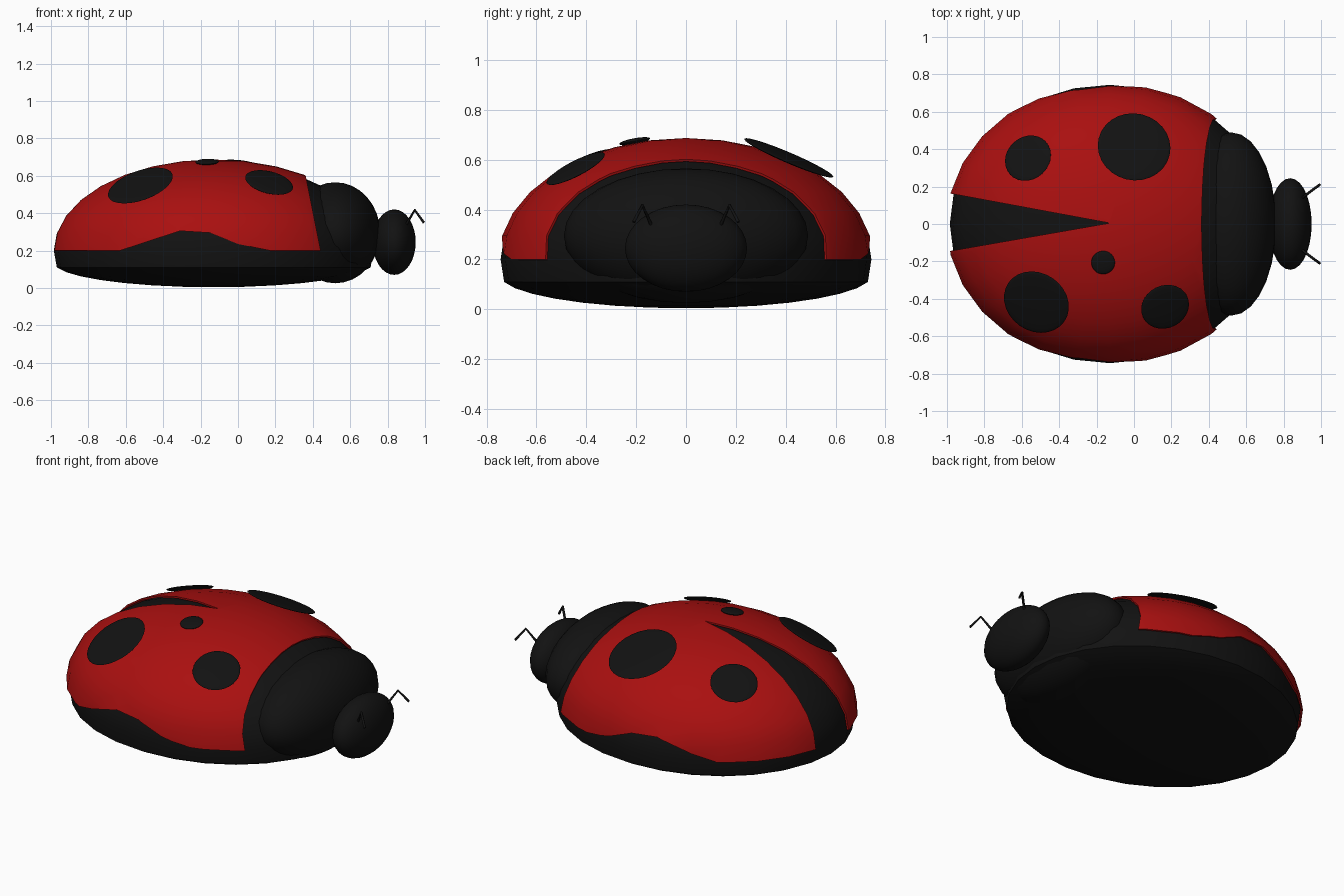
import bpy, bmesh
from mathutils import Vector

if "Cube" in bpy.data.objects:
    bpy.data.objects.remove(bpy.data.objects["Cube"])


def make_material(name, color):
    mat = bpy.data.materials.new(name)
    mat.use_nodes = True
    mat.diffuse_color = color
    mat.node_tree.nodes["Principled BSDF"].inputs["Base Color"].default_value = color
    return mat


red = make_material("shell red", (0.4, 0.005, 0.005, 1))
black = make_material("body black", (0.006, 0.006, 0.006, 1))


def add_object(name, bm, mat):
    bmesh.ops.recalc_face_normals(bm, faces=bm.faces[:])
    mesh = bpy.data.meshes.new(name)
    bm.to_mesh(mesh)
    bm.free()
    mesh.materials.append(mat)
    obj = bpy.data.objects.new(name, mesh)
    bpy.context.collection.objects.link(obj)
    return obj


def activate(obj):
    bpy.ops.object.select_all(action='DESELECT')
    obj.select_set(True)
    bpy.context.view_layer.objects.active = obj


def smooth(obj):
    activate(obj)
    bpy.ops.object.shade_smooth_by_angle(angle=0.7)


def sphere():
    bm = bmesh.new()
    bmesh.ops.create_uvsphere(bm, u_segments=28, v_segments=16, radius=1)
    return bm


def place(bm, center, radii):
    """Stretch a unit sphere to the given radii around a centre."""
    for v in bm.verts:
        v.co = [c + r * p for c, r, p in zip(center, radii, v.co)]


def ellipsoid(name, center, radii, mat):
    bm = sphere()
    place(bm, center, radii)
    obj = add_object(name, bm, mat)
    smooth(obj)
    return obj


def prism(name, points, direction):
    """Closed polygon extruded along a direction."""
    bm = bmesh.new()
    face = bm.faces.new([bm.verts.new(p) for p in points])
    ext = bmesh.ops.extrude_face_region(bm, geom=[face], use_keep_orig=True)
    moved = [g for g in ext["geom"] if isinstance(g, bmesh.types.BMVert)]
    bmesh.ops.translate(bm, verts=moved, vec=direction)
    obj = add_object(name, bm, red)
    obj.hide_render = True
    return obj


CENTER = Vector((-0.13, 0, 0.2))
SHELL = Vector((0.872, 0.752, 0.487))

# Body: domed above, shallow belly below
bm = sphere()
for v in bm.verts:
    x, y, z = v.co
    height = 0.2 + 0.47 * z if z > -0.01 else 0.135 + 0.131 * z
    v.co = (CENTER.x + 0.855 * x, 0.744 * y, height)
smooth(add_object("body", bm, black))

# Wing shell: half dome with a slanted front opening
bm = sphere()
low = [v for v in bm.verts if v.co.z < -0.01]
bmesh.ops.delete(bm, geom=low, context='VERTS')
place(bm, CENTER, SHELL)
bmesh.ops.bisect_plane(bm, geom=bm.verts[:] + bm.edges[:] + bm.faces[:],
                       plane_co=(0.36, 0, 0.61), plane_no=(1, 0, 0.2), clear_outer=True)
shell = add_object("wing_shell", bm, red)
solid = shell.modifiers.new("thickness", 'SOLIDIFY')
solid.thickness = 0.01
solid.offset = -1

# Rear slit between the wings, and the wavy lower rim
slit = prism("slit_cutter", [(-0.13, 0.005, 0), (-1.1, 0.185, 0), (-1.1, -0.165, 0)], (0, 0, 1))
wave = [(-0.64, 0.1), (-0.63, 0.2), (-0.31, 0.305), (-0.15, 0.295),
        (0, 0.235), (0.17, 0.2), (0.17, 0.1)]
rim = prism("rim_cutter", [(x, -1, z) for x, z in wave], (0, 2, 0))
for cutter in (slit, rim):
    mod = shell.modifiers.new("cut", 'BOOLEAN')
    mod.operation = 'DIFFERENCE'
    mod.solver = 'EXACT'
    mod.object = cutter
activate(shell)
for name in shell.modifiers.keys():
    bpy.ops.object.modifier_apply(modifier=name)
for cutter in (slit, rim):
    bpy.data.objects.remove(cutter)
smooth(shell)

# Thorax and head
ellipsoid("thorax", (0.52, 0, 0.295), (0.24, 0.49, 0.27), black)
ellipsoid("head", (0.835, 0, 0.245), (0.115, 0.245, 0.175), black)

# Spots: thin lenses lying along the shell
spots = [(0, 0.41, 0.195), (-0.565, 0.35, 0.13), (-0.52, -0.415, 0.182),
         (0.165, -0.44, 0.131), (-0.165, -0.205, 0.063)]
for i, (x, y, r) in enumerate(spots):
    u, v = (x - CENTER.x) / SHELL.x, y / SHELL.y
    w = (1 - u * u - v * v) ** 0.5
    normal = Vector((u / SHELL.x, v / SHELL.y, w / SHELL.z)).normalized()
    spot = ellipsoid(f"spot_{i + 1}", (0, 0, 0), (r, r, 0.012), black)
    spot.rotation_mode = 'QUATERNION'
    spot.rotation_quaternion = normal.to_track_quat('Z', 'Y')
    spot.location = Vector((x, y, CENTER.z + w * SHELL.z)) + normal * 0.006

# Bent antennae
for side, label in ((1, "left"), (-1, "right")):
    curve = bpy.data.curves.new(f"antenna_{label}", 'CURVE')
    curve.dimensions = '3D'
    curve.bevel_depth = 0.007
    curve.bevel_resolution = 1
    curve.use_fill_caps = True
    path = [(0.9, 0.14, 0.34), (0.945, 0.175, 0.417), (0.993, 0.21, 0.35)]
    line = curve.splines.new('POLY')
    line.points.add(len(path) - 1)
    for point, (x, y, z) in zip(line.points, path):
        point.co = (x, side * y, z, 1)
    curve.materials.append(black)
    bpy.context.collection.objects.link(bpy.data.objects.new(f"antenna_{label}", curve))
